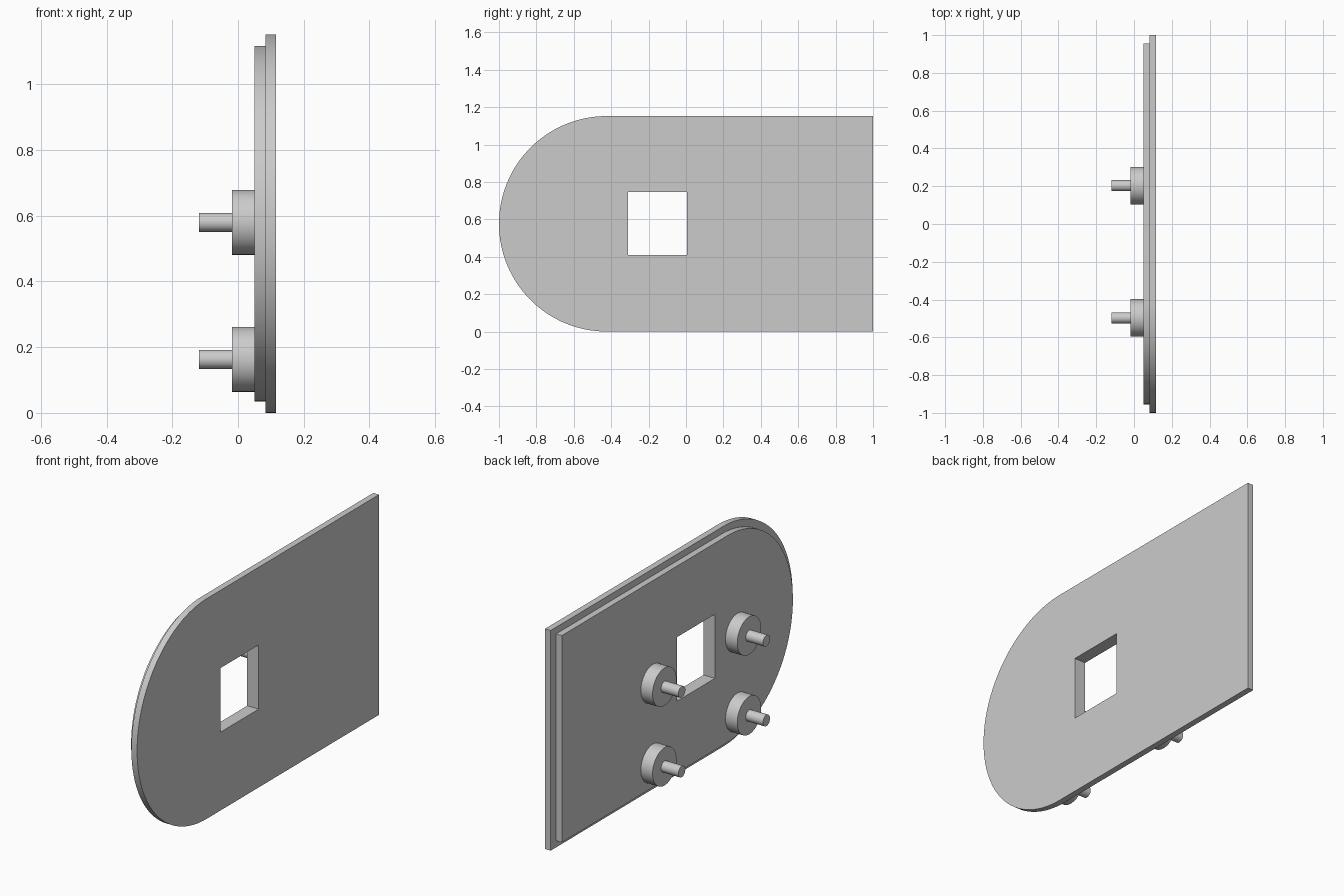
import bpy, bmesh
from math import pi, sin, cos
from mathutils import Vector

cube = bpy.data.objects.get("Cube")
if cube:
    bpy.data.objects.remove(cube, do_unlink=True)

MID_Z = 0.576

grey = bpy.data.materials.new("plain grey")
grey.use_nodes = True
grey.diffuse_color = (0.6, 0.6, 0.6, 1)
grey.node_tree.nodes["Principled BSDF"].inputs["Base Color"].default_value = (0.6, 0.6, 0.6, 1)


def finish(obj):
    obj.data.materials.append(grey)
    bpy.ops.object.select_all(action='DESELECT')
    obj.select_set(True)
    bpy.context.view_layer.objects.active = obj
    bpy.ops.object.shade_smooth_by_angle(angle=pi / 6)


def plate(name, x0, x1, half_length, radius, steps=64):
    """Plate with one round end and a rectangular window, extruded along x."""
    centre = radius - half_length
    outline = [(half_length, MID_Z - radius), (half_length, MID_Z + radius)]
    for i in range(steps + 1):
        a = pi / 2 + pi * i / steps
        outline.append((centre + radius * cos(a), MID_Z + radius * sin(a)))
    window = [(-0.31, 0.41), (0.005, 0.41), (0.005, 0.745), (-0.31, 0.745)]

    bm = bmesh.new()
    edges = []
    for loop in (outline, window):
        verts = [bm.verts.new((x0, y, z)) for y, z in loop]
        edges += [bm.edges.new((v, verts[i - 1])) for i, v in enumerate(verts)]
    bmesh.ops.triangle_fill(bm, edges=edges, use_beauty=True, normal=Vector((1, 0, 0)))
    grown = bmesh.ops.extrude_face_region(bm, geom=bm.faces[:], use_keep_orig=True)
    moved = [g for g in grown["geom"] if isinstance(g, bmesh.types.BMVert)]
    bmesh.ops.translate(bm, verts=moved, vec=(x1 - x0, 0, 0))
    bmesh.ops.recalc_face_normals(bm, faces=bm.faces[:])
    mesh = bpy.data.meshes.new(name)
    bm.to_mesh(mesh)
    bm.free()
    obj = bpy.data.objects.new(name, mesh)
    bpy.context.collection.objects.link(obj)
    finish(obj)


def rod(name, x0, x1, y, z, radius):
    """Cylinder lying along x."""
    bpy.ops.mesh.primitive_cylinder_add(
        vertices=48, radius=radius, depth=x1 - x0,
        location=((x0 + x1) / 2, y, z), rotation=(0, pi / 2, 0))
    obj = bpy.context.object
    obj.name = name
    finish(obj)


# Cover plate and the smaller plate behind it
plate("outer_plate", 0.083, 0.116, 1.0, 0.576)
plate("inner_plate", 0.05, 0.083, 0.955, 0.541)

# Four round bosses, each with a thin pin
for end, y in (("front", -0.497), ("back", 0.203)):
    for level, z in (("lower", 0.163), ("upper", 0.58)):
        rod(f"{end}_{level}_boss", -0.018, 0.05, y, z, 0.099)
        rod(f"{end}_{level}_pin", -0.118, -0.018, y, z, 0.029)
